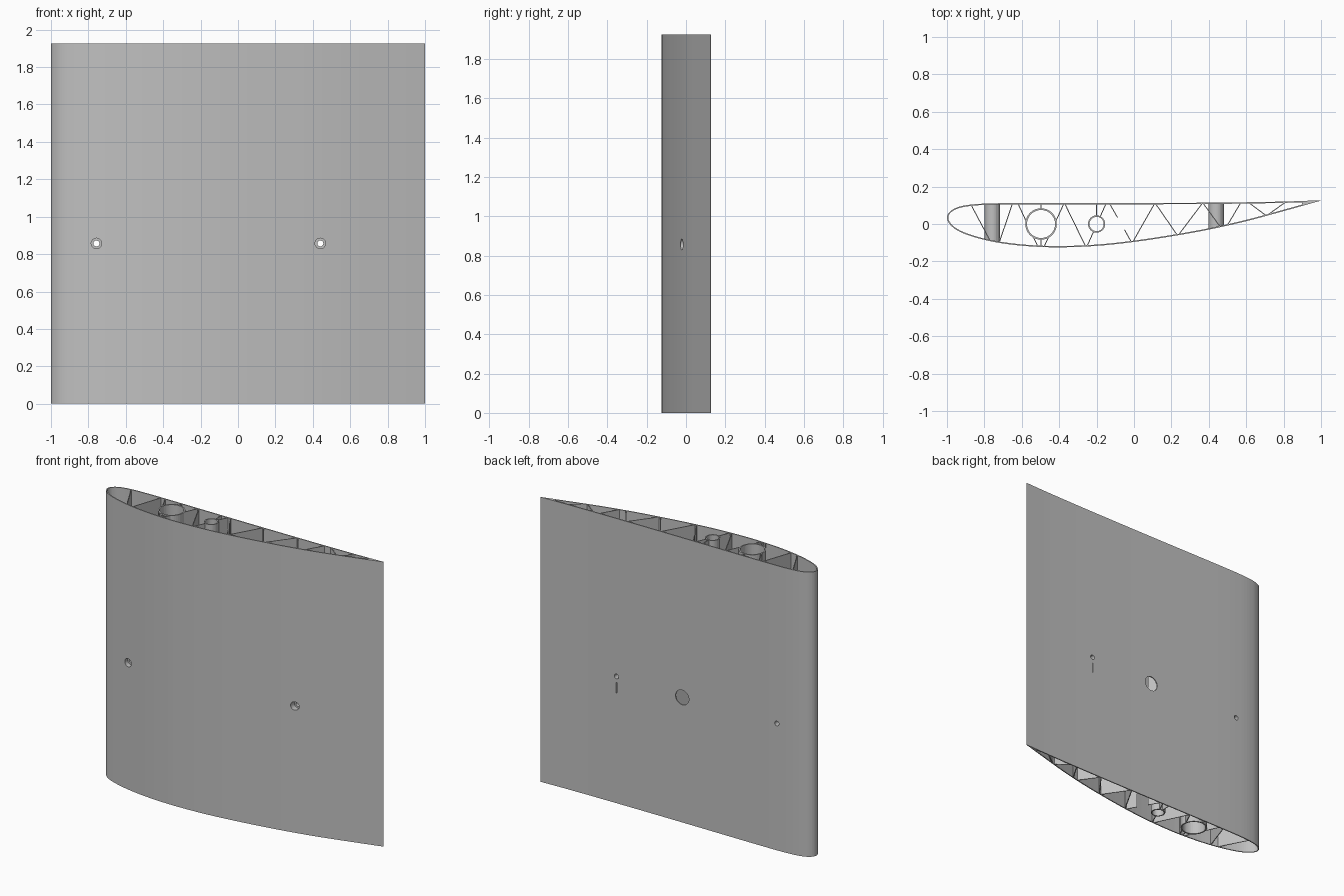
import bpy, bmesh, math
from mathutils import Vector, Matrix

if "Cube" in bpy.data.objects:
    bpy.data.objects.remove(bpy.data.objects["Cube"])

H, SKIN, RIB = 1.925, 0.007, 0.005
UPPER = [(1, .127), (.8, .12), (.5, .115), (0, .112), (-.6, .112), (-.8, .109),
         (-.9, .1), (-.955, .085), (-.988, .062)]
LOWER = [(-1, .035), (-.99, .005), (-.955, -.028), (-.9, -.055), (-.8, -.085),
         (-.68, -.107), (-.55, -.12), (-.4, -.125), (-.2, -.117), (0, -.096),
         (.2, -.066), (.4, -.03), (.6, .015), (.8, .069), (1, .125)]

grey = bpy.data.materials.new("plain grey")
grey.use_nodes = True
grey.diffuse_color = (.53, .53, .53, 1)
grey.node_tree.nodes["Principled BSDF"].inputs["Base Color"].default_value = (.53, .53, .53, 1)


def make(name, bm):
    bmesh.ops.recalc_face_normals(bm, faces=bm.faces)
    mesh = bpy.data.meshes.new(name)
    bm.to_mesh(mesh)
    bm.free()
    mesh.materials.append(grey)
    ob = bpy.data.objects.new(name, mesh)
    bpy.context.collection.objects.link(ob)
    return ob


def prism(name, pts, z0=0, z1=H):
    bm = bmesh.new()
    face = bm.faces.new([bm.verts.new((p[0], p[1], z0)) for p in pts])
    ext = bmesh.ops.extrude_face_region(bm, geom=[face])["geom"]
    bmesh.ops.translate(bm, vec=(0, 0, z1 - z0),
                        verts=[v for v in ext if isinstance(v, bmesh.types.BMVert)])
    return make(name, bm)


def rod_y(name, x, z, r, y0, y1, sides=32):
    bm = bmesh.new()
    m = Matrix.Translation((x, (y0 + y1) / 2, z)) @ Matrix.Rotation(math.pi / 2, 4, "X")
    bmesh.ops.create_cone(bm, cap_ends=True, segments=sides, radius1=r, radius2=r,
                          depth=y1 - y0, matrix=m)
    return make(name, bm)


def circle(x, y, r, n=40):
    return [(x + r * math.cos(i * math.tau / n), y + r * math.sin(i * math.tau / n))
            for i in range(n)]


def boolean(ob, tool, op="DIFFERENCE"):
    mod = ob.modifiers.new("cut", "BOOLEAN")
    mod.object, mod.operation, mod.solver = tool, op, "EXACT"
    bpy.context.view_layer.objects.active = ob
    bpy.ops.object.modifier_apply(modifier=mod.name)


def smooth_curve(pts, steps=4):
    # Catmull-Rom curve through the points
    p = [Vector(q) for q in pts]
    p = [2 * p[0] - p[1]] + p + [2 * p[-1] - p[-2]]
    out = []
    for a, b, c, d in zip(p, p[1:], p[2:], p[3:]):
        m0 = (c - a) * (c - b).length / ((b - a).length + (c - b).length)
        m1 = (d - b) * (c - b).length / ((c - b).length + (d - c).length)
        for i in range(steps):
            t = i / steps
            out.append((2*t**3 - 3*t*t + 1) * b + (t**3 - 2*t*t + t) * m0
                       + (3*t*t - 2*t**3) * c + (t**3 - t*t) * m1)
    return out + [p[-2]]


def height(pts, x):
    pts = sorted((q[0], q[1]) for q in pts)
    for a, b in zip(pts, pts[1:]):
        if a[0] <= x <= b[0]:
            return a[1] + (b[1] - a[1]) * (x - a[0]) / (b[0] - a[0])


# Wing skin: outer section minus its inward offset
outline = smooth_curve(UPPER + LOWER)
nose = min(range(len(outline)), key=lambda i: outline[i].x)
top_line, low_line = outline[:nose + 1], outline[nose:]
inner = []
for a, b, c in zip(outline, outline[1:], outline[2:]):
    d = (c - a).normalized()
    if b.x < .94:
        inner.append(b + Vector((-d.y, d.x)) * SKIN)
skin = prism("wing_skin", outline)
cavity = prism("cavity_cutter", inner, -.1, H + .1)
envelope = prism("envelope_helper", [(p.x, p.y) for p in outline])
boolean(skin, cavity)
helpers = [cavity, envelope]

# Spar tubes
cores = []
for name, x, r, wall in (("main_spar_tube", -.497, .084, .009), ("rear_spar_tube", -.2, .046, .008)):
    tube = prism(name, circle(x, 0, r))
    bore = prism("bore_cutter", circle(x, 0, r - wall), -.1, H + .1)
    boolean(tube, bore)
    cores.append(prism("core_cutter", circle(x, 0, r - wall / 2), -.1, H + .1))
    helpers.append(bore)
cores.append(prism("cable_channel_cutter", circle(-.072, 0, .038), -.1, H + .1))

# Screw holes with counterbores, cable opening and slot
Z = .857
through, sinks = [], []
for x in (-.757, .44):
    y = height(low_line, x)
    through.append(rod_y("screw_cutter", x, Z, .016, -.3, .3))
    sinks.append(rod_y("counterbore_cutter", x, Z, .028, -.3, y + .035))
opening = rod_y("opening_cutter", -.05, .845, .05, .06, .3)
slot = prism("slot_cutter", [(.437, .09), (.443, .09), (.443, .2), (.437, .2)], .745, .815)
for tool in through + sinks + [opening, slot]:
    boolean(skin, tool)

# Screw bosses running from face to face
for name, x, hole, sink in zip(("front_screw_boss", "rear_screw_boss"), (-.757, .44), through, sinks):
    boss = rod_y(name, x, Z, .041, -.2, .2, 24)
    boolean(boss, envelope, "INTERSECT")
    boolean(boss, hole)
    boolean(boss, sink)

# Zigzag web of thin ribs: x on the upper face, x on the lower face
RIBS = [(-.87, -.77), (-.65, -.72), (-.62, -.515), (-.375, -.48), (-.37, -.26),
        (-.15, -.25), (-.13, -.015), (.11, -.005), (.115, .23), (.365, .24),
        (.37, .46), (.57, .5), (.615, .705), (.81, .715), (-.497, -.497), (-.2, -.2)]
for i, (xt, xb) in enumerate(RIBS):
    a = Vector((xt, height(top_line, xt) - SKIN / 2))
    b = Vector((xb, height(low_line, xb) + SKIN / 2))
    if xt == -.2:
        b = Vector((xb, 0))
    d = (b - a).normalized()
    n = Vector((-d.y, d.x)) * RIB / 2
    rib = prism(f"rib_{i + 1}", [a + n, b + n, b - n, a - n])
    for tool in cores + through + sinks:
        boolean(rib, tool)

for ob in helpers + cores + through + sinks + [opening, slot]:
    bpy.data.objects.remove(ob)
